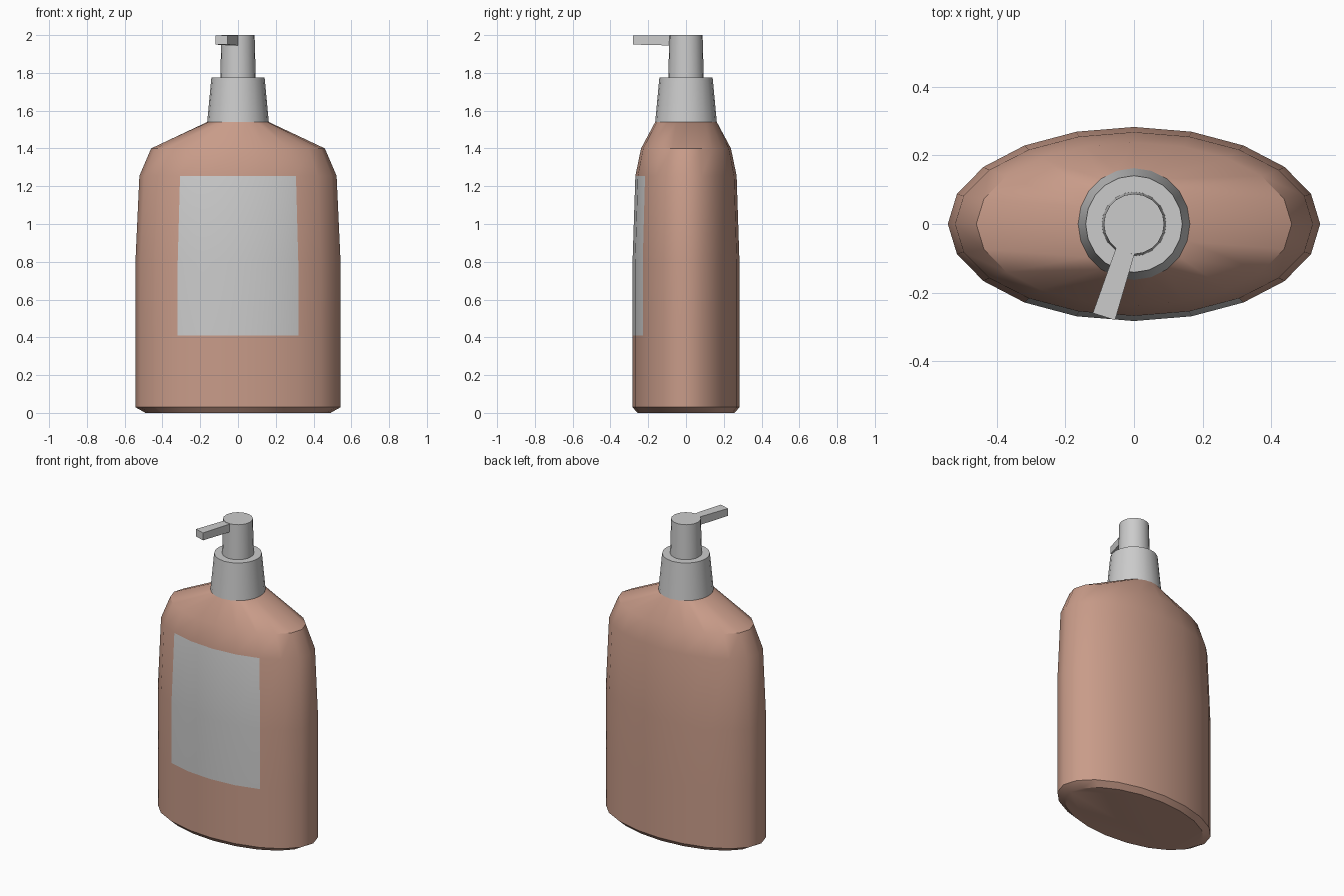
import bpy, bmesh, math

if "Cube" in bpy.data.objects:
    bpy.data.objects.remove(bpy.data.objects["Cube"])

SIDES = 20


def finish(name, bm, mats=()):
    bmesh.ops.recalc_face_normals(bm, faces=bm.faces)
    mesh = bpy.data.meshes.new(name)
    bm.to_mesh(mesh)
    bm.free()
    for m in mats:
        mesh.materials.append(m)
    obj = bpy.data.objects.new(name, mesh)
    bpy.context.collection.objects.link(obj)
    bpy.ops.object.select_all(action='DESELECT')
    obj.select_set(True)
    bpy.context.view_layer.objects.active = obj
    bpy.ops.object.shade_smooth_by_angle(angle=math.radians(35))
    return obj


def loft(rings):
    """Closed stack of elliptical rings given as (z, x radius, y radius)."""
    bm = bmesh.new()
    loops = []
    for z, rx, ry in rings:
        angles = [2 * math.pi * i / SIDES for i in range(SIDES)]
        loops.append([bm.verts.new((rx * math.cos(a), ry * math.sin(a), z)) for a in angles])
    for a, b in zip(loops, loops[1:]):
        for i in range(SIDES):
            j = (i + 1) % SIDES
            bm.faces.new((a[i], a[j], b[j], b[i]))
    bm.faces.new(loops[0][::-1])
    bm.faces.new(loops[-1])
    return bm


def material(name, colour):
    m = bpy.data.materials.new(name)
    m.diffuse_color = (*colour, 1)
    m.use_nodes = True
    m.node_tree.nodes["Principled BSDF"].inputs["Base Color"].default_value = m.diffuse_color
    return m


# Bottle, with the label as a grey patch of its front faces
bm = loft([(0, 0.49, 0.257), (0.03, 0.543, 0.283), (0.41, 0.543, 0.283),
           (0.8, 0.543, 0.283), (1.255, 0.522, 0.268), (1.4, 0.46, 0.238),
           (1.54, 0.163, 0.163)])
for f in bm.faces:
    c = f.calc_center_median()
    if c.y < -0.2 and abs(c.x) < 0.3 and 0.42 < c.z < 1.25:
        f.material_index = 1
finish("bottle", bm, [material("bottle_plastic", (0.58, 0.33, 0.25)),
                      material("label_grey", (0.8, 0.8, 0.8))])

# Collar and pump head
finish("collar", loft([(1.54, 0.163, 0.163), (1.775, 0.141, 0.141)]))
finish("pump_head", loft([(1.77, 0.094, 0.094), (2.0, 0.088, 0.088)]))

# Spout, flaring slightly towards its tip
bm = bmesh.new()
bmesh.ops.create_cube(bm, size=1)
turn = math.radians(-18)
for v in bm.verts:
    tip = v.co.y < 0
    x = v.co.x * (0.068 if tip else 0.056)
    y = -0.284 if tip else -0.07
    if v.co.z > 0:
        z = 1.998
    else:
        z = 1.95 if tip else 1.945
    v.co = (x * math.cos(turn) - y * math.sin(turn),
            x * math.sin(turn) + y * math.cos(turn), z)
finish("spout", bm)
